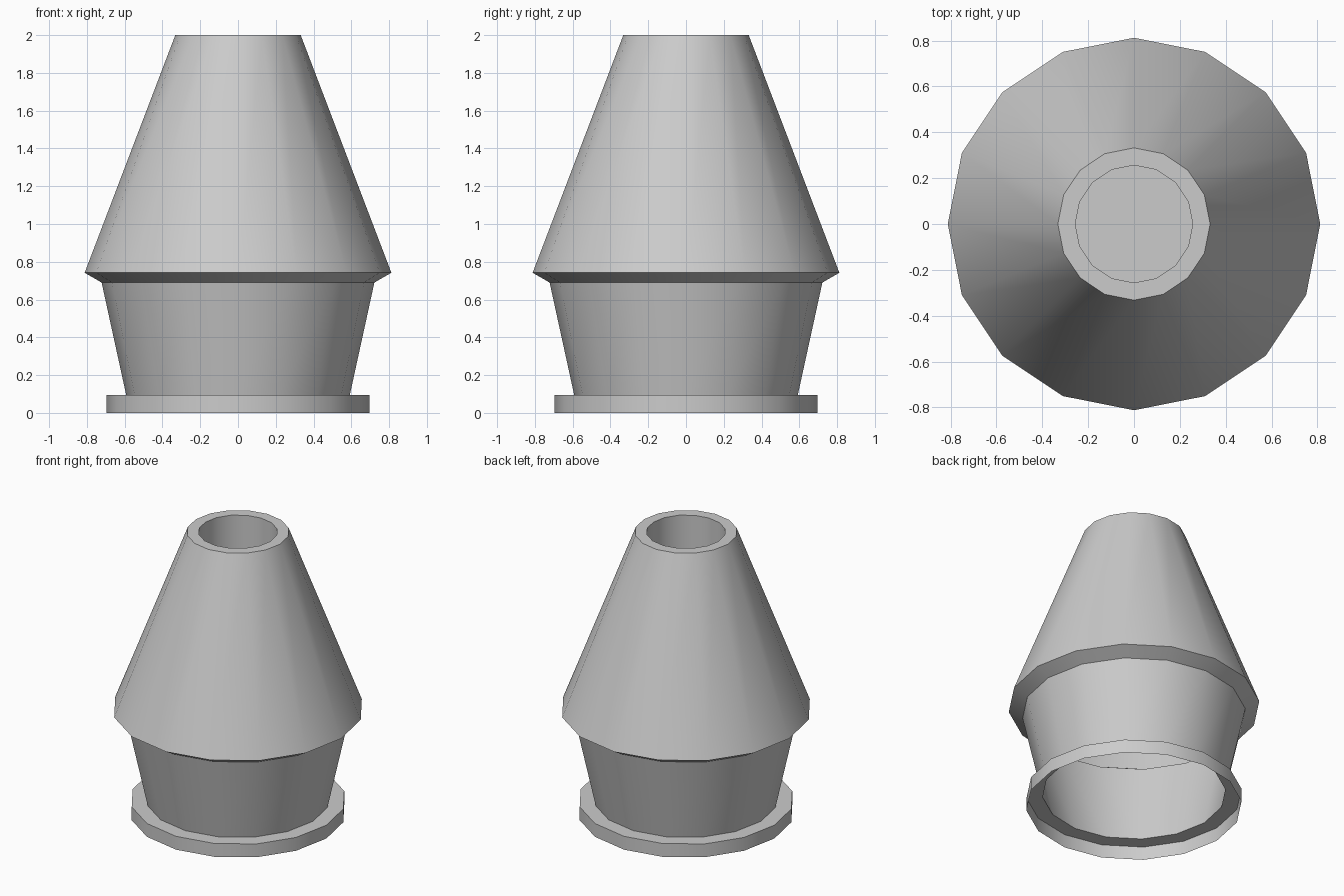
import bpy, bmesh, math

if "Cube" in bpy.data.objects:
    bpy.data.objects.remove(bpy.data.objects["Cube"])

SIDES = 16

# Profile (radius, height): open base flange, tapered collar, lip, cone, rim, blind bore
PROFILE = [
    (0.697, 0.0), (0.697, 0.095), (0.592, 0.095),
    (0.722, 0.69), (0.812, 0.742),
    (0.332, 2.0), (0.256, 2.0), (0.256, 1.5),
]


def revolve(name, profile, sides):
    bm = bmesh.new()
    rings = []
    for r, z in profile:
        rings.append([bm.verts.new((r * math.cos(2 * math.pi * i / sides),
                                    r * math.sin(2 * math.pi * i / sides), z))
                      for i in range(sides)])
    for low, high in zip(rings, rings[1:]):
        for i in range(sides):
            j = (i + 1) % sides
            bm.faces.new((low[i], low[j], high[j], high[i]))
    bm.faces.new(rings[-1])  # floor of the bore; the underside stays open
    mesh = bpy.data.meshes.new(name)
    bm.to_mesh(mesh)
    bm.free()
    obj = bpy.data.objects.new(name, mesh)
    bpy.context.collection.objects.link(obj)
    return obj


nozzle = revolve("conical_nozzle", PROFILE, SIDES)

# Smooth sides with sharp profile creases
bpy.context.view_layer.objects.active = nozzle
nozzle.select_set(True)
bpy.ops.object.shade_smooth_by_angle(angle=math.radians(30))
